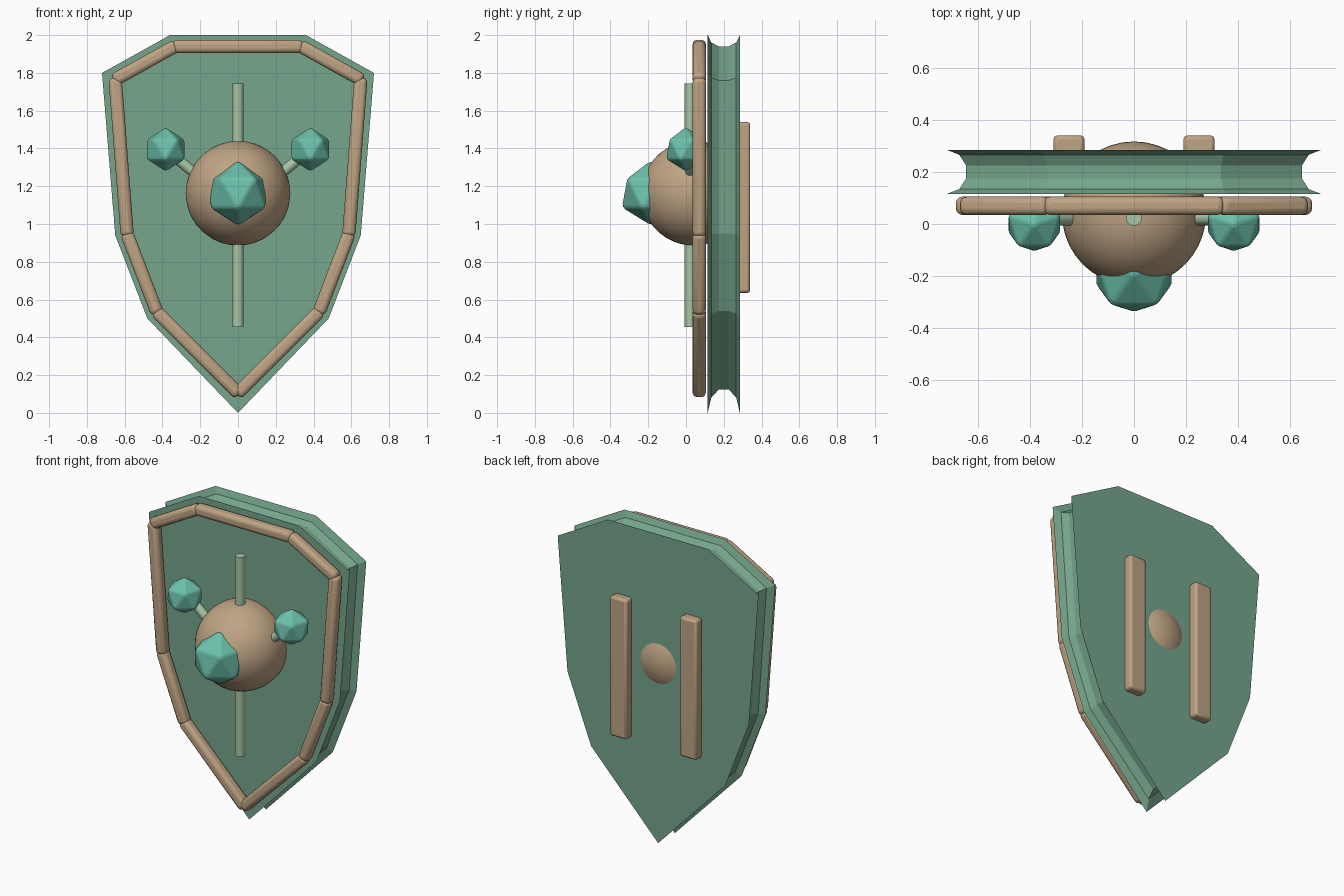
import bpy, bmesh, math
from mathutils import Vector, Matrix

if "Cube" in bpy.data.objects:
    bpy.data.objects.remove(bpy.data.objects["Cube"])


def material(name, rgb):
    m = bpy.data.materials.new(name)
    m.diffuse_color = (*rgb, 1)
    m.use_nodes = True
    m.node_tree.nodes["Principled BSDF"].inputs["Base Color"].default_value = m.diffuse_color
    return m


GREEN = material("green_plate", (0.18, 0.38, 0.26))
WOOD = material("tan_wood", (0.52, 0.37, 0.23))
GEM = material("teal_gem", (0.15, 0.53, 0.41))
PALE = material("pale_rod", (0.39, 0.56, 0.38))


def add_object(name, bm, mat, bevel=0, segments=2, smooth=None):
    bmesh.ops.recalc_face_normals(bm, faces=bm.faces)
    me = bpy.data.meshes.new(name)
    bm.to_mesh(me)
    bm.free()
    ob = bpy.data.objects.new(name, me)
    bpy.context.collection.objects.link(ob)
    me.materials.append(mat)
    if bevel:
        mod = ob.modifiers.new("Bevel", 'BEVEL')
        mod.width = bevel
        mod.segments = segments
    if smooth is not None:
        bpy.ops.object.select_all(action='DESELECT')
        ob.select_set(True)
        bpy.context.view_layer.objects.active = ob
        bpy.ops.object.shade_smooth_by_angle(angle=math.radians(smooth))
    return ob


def frame(a, b):
    """Matrix with z along a-b, x in the shield plane, origin at the middle."""
    z = (b - a).normalized()
    y = Vector((0, 1, 0))
    x = y.cross(z)
    m = Matrix((x, y, z)).transposed().to_4x4()
    m.translation = (a + b) / 2
    return m


def box(name, a, b, w, d, mat, bevel, segments):
    bm = bmesh.new()
    bmesh.ops.create_cube(bm, size=1, matrix=frame(a, b) @ Matrix.Diagonal((w, d, (b - a).length, 1)))
    return add_object(name, bm, mat, bevel, segments, 35)


def rod(name, a, b, r):
    bm = bmesh.new()
    bmesh.ops.create_cone(bm, cap_ends=True, segments=16, radius1=r, radius2=r,
                          depth=(b - a).length, matrix=frame(a, b))
    return add_object(name, bm, PALE, smooth=35)


def ico(name, loc, r, sub, mat, bevel=0, smooth=None):
    bm = bmesh.new()
    bmesh.ops.create_icosphere(bm, subdivisions=sub, radius=r,
                               matrix=Matrix.Translation(loc) @ Matrix.Rotation(math.pi / 2, 4, 'Z'))
    return add_object(name, bm, mat, bevel, 2, smooth)


def mirrored(half):
    """Closed outline from right-half points ending at the bottom tip."""
    return half + [(-x, z) for x, z in reversed(half[:-1])]


# Shield plate: two sharp faces with a hollowed groove around the edge
outer = mirrored([(0.36, 2.0), (0.72, 1.8), (0.65, 0.94), (0.48, 0.5), (0, 0)])
inner = mirrored([(0.335, 1.94), (0.645, 1.76), (0.59, 0.95), (0.43, 0.54), (0, 0.125)])
levels = [(0.115, 0), (0.134, 0.65), (0.175, 1), (0.225, 1), (0.266, 0.65), (0.285, 0)]
bm = bmesh.new()
loops = []
for y, t in levels:
    loops.append([bm.verts.new((p[0] + (q[0] - p[0]) * t, y, p[1] + (q[1] - p[1]) * t))
                  for p, q in zip(outer, inner)])
n = len(outer)
for lo, hi in zip(loops, loops[1:]):
    for i in range(n):
        j = (i + 1) % n
        bm.faces.new((lo[i], lo[j], hi[j], hi[i]))
bm.faces.new(loops[0])
bm.faces.new(loops[-1])
add_object("shield_plate", bm, GREEN)

# Rounded rim bars
rim = [Vector((x, 0.07, z)) for x, z in
       mirrored([(0.335, 1.94), (0.65, 1.765), (0.587, 0.945), (0.43, 0.535), (0, 0.105)])]
for i, a in enumerate(rim):
    b = rim[(i + 1) % len(rim)]
    e = (b - a).normalized() * 0.01
    box(f"rim_bar_{i + 1}", a - e, b + e, 0.07, 0.07, WOOD, 0.024, 3)

# Central boss and its gem
ico("boss", (0, 0.04, 1.163), 0.277, 4, WOOD, smooth=40)
ico("centre_gem", (0, -0.185, 1.163), 0.173, 1, GEM, 0.012)

# Upright rod through the boss
rod("upright_rod", Vector((0, 0.023, 0.455)), Vector((0, 0.023, 1.745)), 0.03)

# Side gems with stems, and the back grips
for side, s in (("left", -1), ("right", 1)):
    ico(f"{side}_gem", (s * 0.383, 0, 1.395), 0.118, 1, GEM, 0.009)
    rod(f"{side}_stem", Vector((s * 0.225, 0.023, 1.265)), Vector((s * 0.383, 0.023, 1.395)), 0.028)
    box(f"{side}_grip", Vector((s * 0.25, 0.3, 0.635)), Vector((s * 0.25, 0.3, 1.54)),
        0.12, 0.08, WOOD, 0.015, 2)
